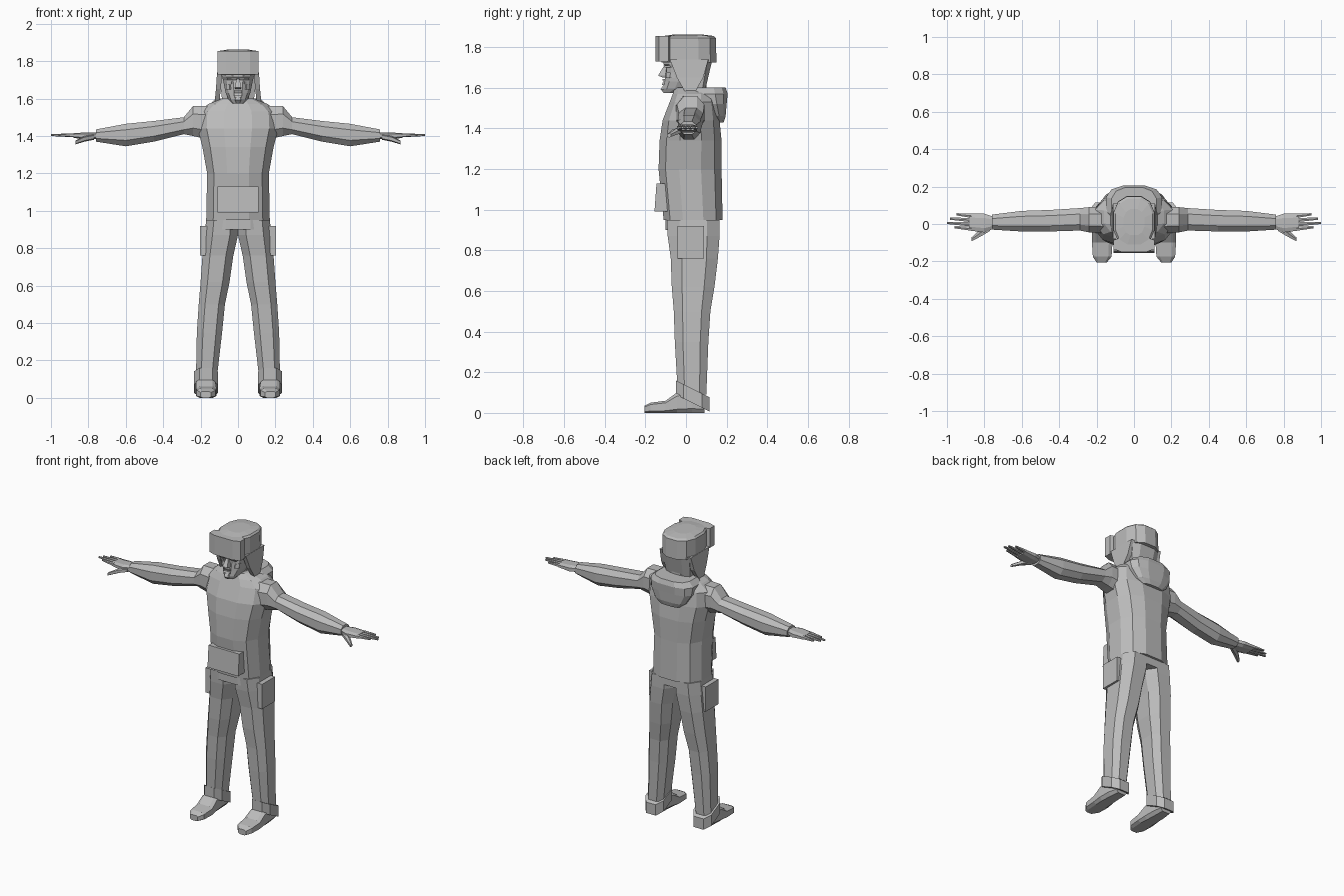
import bpy, bmesh, math

if "Cube" in bpy.data.objects:
    bpy.data.objects.remove(bpy.data.objects["Cube"])

grey = bpy.data.materials.new("plain_grey")
grey.use_nodes = True
grey.diffuse_color = (.5, .5, .5, 1)
grey.node_tree.nodes["Principled BSDF"].inputs["Base Color"].default_value = grey.diffuse_color


def unit_section(sides, power):
    """Rounded polygon that exactly fills the square from -1 to 1."""
    angles = [math.tau * (i + .5) / sides for i in range(sides)]
    points = [[math.copysign(abs(wave) ** power, wave) for wave in (math.cos(angle), math.sin(angle))]
              for angle in angles]
    widest = [max(point[k] for point in points) for k in (0, 1)]
    return [(a / widest[0], b / widest[1]) for a, b in points]


def loft(name, axis, rows, sides=8, power=.7, mirror=False, shear=0):
    """Skin rounded sections; each row is (position, a_min, a_max, b_min, b_max)."""
    bm = bmesh.new()
    section = unit_section(sides, power)
    rings = []
    for along, a_min, a_max, b_min, b_max in rows:
        ring = []
        for unit_a, unit_b in section:
            a = (a_min + a_max + (a_max - a_min) * unit_a) / 2
            b = (b_min + b_max + (b_max - b_min) * unit_b) / 2
            places = {"x": (along, a, b), "y": (a, along, b), "z": (a, b, along + shear * b)}
            ring.append(bm.verts.new(places[axis]))
        rings.append(ring)
    for low, high in zip(rings, rings[1:]):
        for i in range(sides):
            j = (i + 1) % sides
            bm.faces.new((low[i], low[j], high[j], high[i]))
    bm.faces.new(rings[0])
    bm.faces.new(rings[-1])
    bmesh.ops.recalc_face_normals(bm, faces=bm.faces)
    mesh = bpy.data.meshes.new(name)
    bm.to_mesh(mesh)
    bm.free()
    mesh.materials.append(grey)
    part = bpy.data.objects.new(name, mesh)
    bpy.context.collection.objects.link(part)
    if mirror:
        part.modifiers.new("Mirror", "MIRROR")


def body(name, rows, **options):
    """Centred upright part; rows are (height, half_width, front, back)."""
    loft(name, "z", [(z, -half, half, front, back) for z, half, front, back in rows], **options)


def block(name, x, y, z, lean=0, sides=4, **options):
    """Upright block whose front edge moves by lean from bottom to top."""
    loft(name, "z", [(z[0], *x, *y), (z[1], *x, y[0] + lean, y[1])], sides=sides, **options)


def limb(name, start, end, start_size, end_size, sides=6):
    """Mirrored tapering rod reaching out along x, with (depth, height) sizes."""
    rows = []
    for (x, y, z), (depth, height) in ((start, start_size), (end, end_size)):
        rows.append((x, y - depth / 2, y + depth / 2, z - height / 2, z + height / 2))
    loft(name, "x", rows, sides=sides, mirror=True)


# Jacket, hood and pouch
body("jacket", [
    (.95, .17, -.11, .18), (1.2, .165, -.135, .175), (1.34, .19, -.13, .175),
    (1.44, .215, -.115, .165), (1.53, .21, -.08, .15), (1.57, .16, -.065, .14),
    (1.6, .09, -.055, .11)], sides=12, power=.8)
body("hood", [
    (1.43, .07, .13, .185), (1.46, .11, .09, .195), (1.52, .145, .04, .2),
    (1.57, .15, 0, .205), (1.6, .12, 0, .195)], sides=12)
block("waistband", (-.165, .165), (-.1, .165), (.9, .97), sides=12)
block("front_pouch", (-.11, .11), (-.155, 0), (.99, 1.13), lean=.01)

# Sleeves
loft("sleeve", "x", [
    (.15, -.05, .09, 1.38, 1.56), (.24, -.045, .09, 1.4, 1.56), (.29, -.035, .085, 1.41, 1.5),
    (.45, -.04, .075, 1.37, 1.48), (.6, -.04, .07, 1.345, 1.465), (.76, -.03, .05, 1.37, 1.435)],
    mirror=True, power=.85)

# Hands: a palm, four spread fingers and a thumb
loft("palm", "x", [
    (.74, -.02, .035, 1.385, 1.42), (.8, -.045, .055, 1.38, 1.42), (.88, -.035, .055, 1.39, 1.415)],
    mirror=True)
finger_reach = {"index": .96, "middle": 1, "ring": .985, "little": .95}
for number, (finger, reach) in enumerate(finger_reach.items()):
    y = -.025 + .023 * number
    limb(finger + "_finger", (.87, y, 1.404), (reach, y + .008, 1.405), (.022, .022), (.012, .01))
limb("thumb_base", (.77, -.02, 1.395), (.82, -.047, 1.385), (.035, .03), (.04, .03))
limb("thumb", (.82, -.047, 1.385), (.87, -.083, 1.365), (.04, .03), (.02, .02))

# Trousers with cuffs and thigh pockets
loft("trouser_leg", "z", [
    (.09, .115, .225, -.04, .1), (.35, .085, .22, -.055, .11), (.5, .07, .21, -.06, .12),
    (.62, .045, .2, -.07, .14), (.76, .025, .19, -.075, .157), (.87, 0, .18, -.09, .165),
    (.95, 0, .17, -.095, .165)], mirror=True, power=.75)
block("trouser_cuff", (.107, .236), (-.05, .116), (.065, .135), sides=8, mirror=True, shear=-.5)
block("thigh_pocket", (.15, .203), (-.043, .088), (.76, .92), mirror=True)

# Shoes
loft("shoe", "y", [
    (-.205, .145, .2, 0, .035), (-.175, .12, .22, 0, .05), (-.1, .115, .225, 0, .06),
    (-.045, .12, .225, 0, .1), (.03, .125, .22, 0, .12), (.09, .13, .21, 0, .1)],
    mirror=True, power=.5)

# Head and face
block("neck", (-.06, .06), (-.03, .1), (1.54, 1.66), sides=8)
body("head", [
    (1.575, .03, -.11, -.03), (1.595, .05, -.115, .06), (1.63, .066, -.105, .09),
    (1.7, .08, -.096, .11), (1.715, .084, -.11, .12), (1.76, .088, -.11, .125)],
    sides=12, power=.85)
body("nose", [(1.65, .014, -.115, 0), (1.66, .018, -.137, 0), (1.705, .008, -.11, 0)], sides=4)
body("chin", [(1.575, .018, -.11, 0), (1.592, .026, -.125, 0), (1.61, .02, -.113, 0)])
block("upper_lip", (-.022, .022), (-.112, 0), (1.631, 1.643), lean=-.005)
block("lower_lip", (-.022, .022), (-.119, 0), (1.614, 1.626), lean=.005)
block("brow", (.01, .06), (-.105, 0), (1.7, 1.71), lean=-.006, mirror=True)
block("eye", (.02, .05), (-.097, 0), (1.678, 1.692), sides=6, mirror=True)
block("cheek", (.028, .064), (-.1, 0), (1.648, 1.675), lean=.006, sides=6, mirror=True)

# Fur hat with turned-up front and hanging flaps
body("hat", [
    (1.725, .11, -.12, .15), (1.845, .11, -.12, .147), (1.855, .1, -.11, .135),
    (1.862, .055, -.06, .08)], sides=12, power=.8)
block("hat_front_flap", (-.11, .11), (-.15, -.07), (1.73, 1.855), sides=8, power=.6)
loft("ear_flap", "z", [
    (1.58, .1, .125, -.005, .045), (1.65, .092, .118, -.045, .085), (1.74, .085, .112, -.08, .11)],
    sides=4, mirror=True)
body("neck_flap", [(1.59, .085, .03, .095), (1.74, .1, .03, .13)])
